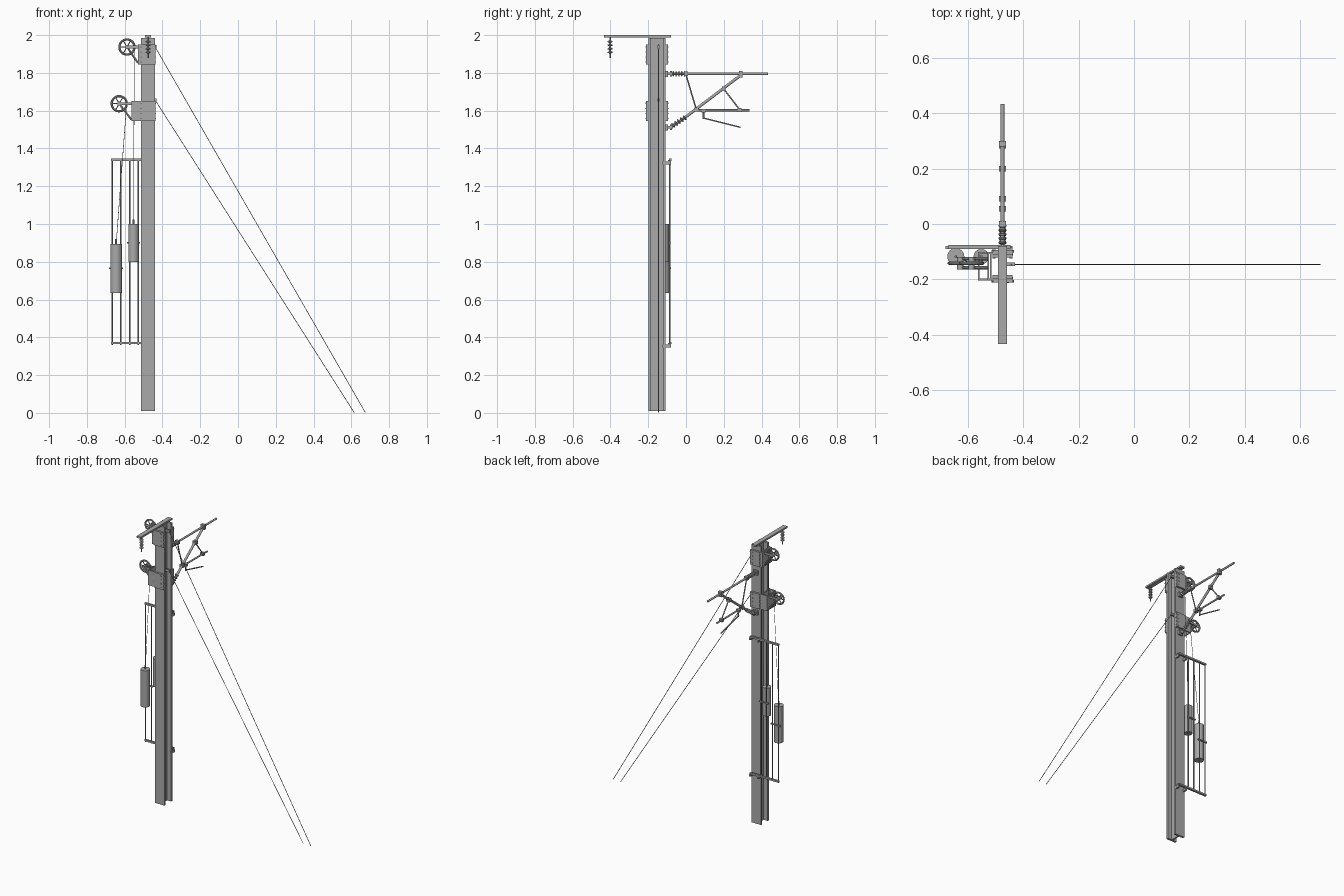
import bpy, bmesh, math
from mathutils import Vector

if "Cube" in bpy.data.objects:
    bpy.data.objects.remove(bpy.data.objects["Cube"])

steel = bpy.data.materials.new("galvanised_grey")
steel.use_nodes = True
steel.diffuse_color = (0.4, 0.4, 0.4, 1)
steel.node_tree.nodes["Principled BSDF"].inputs["Base Color"].default_value = steel.diffuse_color
made = []
PX, PY = -0.476, -0.153   # mast axis


def finish(name, bm):
    bmesh.ops.recalc_face_normals(bm, faces=bm.faces)
    mesh = bpy.data.meshes.new(name)
    bm.to_mesh(mesh)
    bm.free()
    mesh.materials.append(steel)
    ob = bpy.data.objects.new(name, mesh)
    bpy.context.scene.collection.objects.link(ob)
    made.append(ob)
    return ob


def box(name, x, y, z):
    """Box between the given (low, high) limits on each axis."""
    bm = bmesh.new()
    bmesh.ops.create_cube(bm, size=1)
    for v in bm.verts:
        v.co = Vector([(a + b) / 2 + c * (b - a) for (a, b), c in zip((x, y, z), v.co)])
    return finish(name, bm)


def lathe(name, p, q, profile, sides=12):
    """Turned part from p to q; profile holds (fraction, radius)."""
    p, q = Vector(p), Vector(q)
    turn = (q - p).to_track_quat('Z', 'Y')
    bm = bmesh.new()
    rings = []
    for t, r in profile:
        rings.append([bm.verts.new(p.lerp(q, t) + turn @ Vector(
            (r * math.cos(math.tau * i / sides), r * math.sin(math.tau * i / sides), 0)))
            for i in range(sides)])
    for a, b in zip(rings, rings[1:]):
        for i in range(sides):
            j = (i + 1) % sides
            bm.faces.new((a[i], a[j], b[j], b[i]))
    bm.faces.new(rings[0])
    bm.faces.new(rings[-1])
    return finish(name, bm)


def rod(name, p, q, r, sides=10):
    return lathe(name, p, q, [(0, r), (1, r)], sides)


def insulator(name, p, q, core, shed, count):
    profile = [(0, core)]
    for i in range(count):
        profile += [((i + f) / count, r) for f, r in ((0.2, core), (0.4, shed), (0.65, shed), (0.8, core))]
    return lathe(name, p, q, profile + [(1, core)])


# Mast: two flanges and a web
for name, s in (("front", -1), ("back", 1)):
    y = PY + s * 0.038
    box(f"mast_{name}_flange", (PX - 0.037, PX + 0.037), (y - 0.007, y + 0.007), (0.01, 1.985))
box("mast_web", (PX - 0.005, PX + 0.005), (PY - 0.035, PY + 0.035), (0.01, 1.985))

# Top arm with hanging insulator
box("top_arm", (PX - 0.016, PX + 0.016), (-0.435, -0.08), (1.988, 2.0))
rod("arm_hanger", (PX, -0.402, 1.99), (PX, -0.402, 1.97), 0.004)
insulator("arm_insulator", (PX, -0.402, 1.975), (PX, -0.402, 1.9), 0.006, 0.013, 4)
rod("arm_insulator_tip", (PX, -0.402, 1.9), (PX, -0.402, 1.88), 0.004)


def pulley(level, cx, cz, z0, z1, x0):
    """Spoked tension wheel and its bracket clamped on the mast."""
    for side, s in (("front", -1), ("back", 1)):
        y = PY + s * 0.049
        box(f"{level}_{side}_clamp", (PX - 0.034, PX + 0.038), (y - 0.01, y + 0.01), (z0, z1))
        y = PY + s * 0.048
        box(f"{level}_{side}_plate", (x0, PX), (y - 0.004, y + 0.004), (z0, z1))
        # Bolts in two columns on the clamp sides
        for i in range(4):
            z = z0 + (z1 - z0) * (i + 0.5) / 4
            rod(f"{level}_{side}_bolt", (PX - 0.04, PY + s * 0.054, z), (PX + 0.042, PY + s * 0.054, z), 0.004, 6)
            rod(f"{level}_{side}_face_bolt", (PX + 0.02, PY + s * 0.045, z), (PX + 0.02, PY + s * 0.061, z), 0.004, 6)
    for x in (x0, PX - 0.045):
        box(f"{level}_cross_plate", (x, x + 0.006), (PY - 0.048, PY + 0.048), (z0, z1))
    wy = -0.142
    for s in (-1, 1):
        y = wy + s * 0.016
        box(f"{level}_wheel_arm", (cx - 0.008, x0 + 0.003), (y - 0.003, y + 0.003), (cz - 0.007, cz + 0.007))
        rod(f"{level}_wheel_brace", (cx + 0.008, y, cz - 0.01), (x0, y, z0 + 0.008), 0.006, 6)
    # Wheel rim, hub and spokes
    bpy.ops.mesh.primitive_torus_add(major_radius=0.04, minor_radius=0.006, major_segments=28,
                                     minor_segments=8, location=(cx, wy, cz), rotation=(math.pi / 2, 0, 0))
    rim = bpy.context.object
    rim.name = f"{level}_wheel_rim"
    rim.data.materials.append(steel)
    made.append(rim)
    rod(f"{level}_wheel_hub", (cx, wy - 0.022, cz), (cx, wy + 0.022, cz), 0.011, 12)
    for i in range(6):
        a = math.tau * i / 6
        rod(f"{level}_wheel_spoke", (cx, wy, cz),
            (cx + 0.039 * math.cos(a), wy, cz + 0.039 * math.sin(a)), 0.003, 6)


pulley("upper", -0.588, 1.937, 1.845, 1.95, -0.53)
pulley("lower", -0.629, 1.637, 1.545, 1.652, -0.565)

# Counterweights with hanging cables
for name, x, r, z0, z1, top in (("outer", -0.645, 0.031, 0.635, 0.895, (-0.59, -0.142, 1.63)),
                                ("inner", -0.553, 0.028, 0.8, 1.0, (-0.549, -0.142, 1.93))):
    rod(f"{name}_counterweight", (x, -0.118, z0), (x, -0.118, z1), r, 16)
    rod(f"{name}_weight_eye", (x, -0.118, z1), (x, -0.118, z1 + 0.025), 0.005, 8)
    rod(f"{name}_weight_cable", (x, -0.118, z1), top, 0.0015, 6)
    zc = (z0 + z1) / 2
    box(f"{name}_guide_lug", (x - r - 0.006, x + r + 0.006), (-0.09, -0.08), (zc - 0.004, zc + 0.004))

# Guide frame behind the mast
for z, label in ((1.34, "top"), (0.37, "bottom")):
    box(f"{label}_guide_rail", (-0.672, -0.447), (-0.09, -0.076), (z - 0.006, z + 0.006))
    for x in (PX - 0.037, PX + 0.025):
        box(f"{label}_rail_clamp", (x, x + 0.012), (-0.125, -0.08), (z - 0.024, z - 0.008))
        box(f"{label}_rail_tab", (x, x + 0.012), (-0.094, -0.084), (z - 0.024, z))
for i in range(4):
    x = -0.667 + i * 0.0467
    rod("guide_rod", (x, -0.085, 0.36), (x, -0.085, 1.346), 0.004, 8)

# Guy wires
for name, z, x in (("upper", 1.935, 0.674), ("lower", 1.653, 0.615)):
    rod(f"{name}_guy_wire", (PX + 0.03, -0.146, z + 0.015), (x, -0.146, 0.002), 0.002, 6)
    box(f"{name}_guy_anchor", (PX, PX + 0.045), (-0.152, -0.14), (z - 0.005, z + 0.012))


def tube(name, a, b, r):
    return rod(name, (PX, *a), (PX, *b), r)


# Cantilever: hinges, insulators, tubes and struts
for label, z in (("upper", 1.795), ("lower", 1.512)):
    box(f"{label}_hinge_plate", (PX - 0.016, PX + 0.016), (-0.11, -0.094), (z - 0.016, z + 0.016))
    box(f"{label}_hinge_lug", (PX - 0.006, PX + 0.006), (-0.096, -0.07), (z - 0.007, z + 0.007))
    rod(f"{label}_hinge_pin", (PX, -0.08, z - 0.014), (PX, -0.08, z + 0.014), 0.006)
insulator("upper_insulator", (PX, -0.075, 1.795), (PX, 0.0, 1.795), 0.007, 0.014, 5)
insulator("lower_insulator", (PX, -0.075, 1.517), (PX, 0.0, 1.567), 0.007, 0.014, 5)
tube("top_tube", (-0.005, 1.795), (0.435, 1.795), 0.007)
tube("diagonal_tube", (-0.005, 1.564), (0.29, 1.788), 0.008)
tube("inner_strut", (0.0, 1.79), (0.055, 1.605), 0.004)
tube("registration_tube", (0.05, 1.602), (0.335, 1.602), 0.006)
tube("outer_strut", (0.2, 1.715), (0.285, 1.604), 0.004)
tube("steady_drop", (0.092, 1.6), (0.092, 1.555), 0.005)
tube("steady_arm", (0.088, 1.562), (0.288, 1.512), 0.004)

# Tube clamps
for y, z, h in ((0.0, 1.795, 0.012), (0.29, 1.793, 0.018), (0.055, 1.607, 0.011), (0.2, 1.717, 0.012),
                (0.283, 1.604, 0.01), (0.092, 1.6, 0.009)):
    box("tube_clamp", (PX - 0.013, PX + 0.013), (y - 0.01, y + 0.01), (z - h, z + h))

# Smooth the round parts, keep the edges crisp
bpy.ops.object.select_all(action='DESELECT')
for ob in made:
    ob.select_set(True)
bpy.context.view_layer.objects.active = made[0]
bpy.ops.object.shade_smooth_by_angle(angle=math.radians(40))
